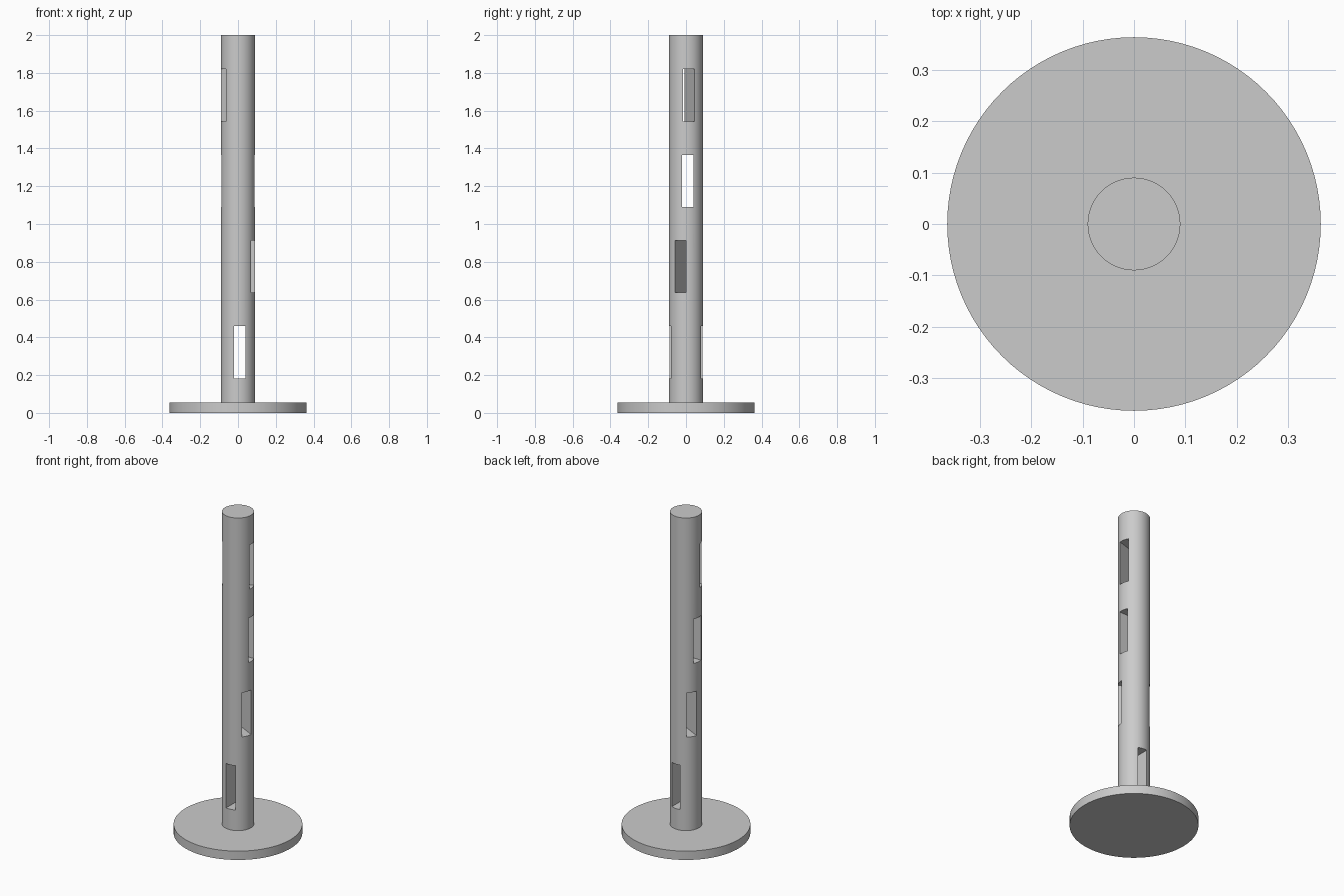
import bpy
from math import radians, sin, cos
from mathutils import Vector

cube = bpy.data.objects.get("Cube")
if cube:
    bpy.data.objects.remove(cube, do_unlink=True)

grey = bpy.data.materials.new("light_grey")
grey.use_nodes = True
GREY = (0.6, 0.6, 0.6, 1)
grey.diffuse_color = GREY
grey.node_tree.nodes["Principled BSDF"].inputs["Base Color"].default_value = GREY

BASE_TOP = 0.055
SLOT_SIZE = Vector((0.06, 0.3, 0.276))


def cylinder(name, radius, bottom, top):
    bpy.ops.mesh.primitive_cylinder_add(
        vertices=96, radius=radius, depth=top - bottom,
        location=(0, 0, (bottom + top) / 2))
    obj = bpy.context.object
    obj.name = name
    obj.data.materials.append(grey)
    return obj


def slot_cutter(index, angle, offset):
    # Upright box through the post, turned about z and shifted sideways
    a = radians(angle)
    z = 0.183 + 0.4535 * index + SLOT_SIZE.z / 2
    bpy.ops.mesh.primitive_cube_add(
        size=1, location=(offset * cos(a), offset * sin(a), z), rotation=(0, 0, a))
    obj = bpy.context.object
    obj.name = f"slot_cutter_{index + 1}"
    obj.scale = SLOT_SIZE
    obj.data.materials.append(grey)
    obj.hide_render = True
    obj.hide_set(True)
    obj.display_type = 'WIRE'
    return obj


def smooth(obj):
    bpy.ops.object.select_all(action='DESELECT')
    obj.select_set(True)
    bpy.context.view_layer.objects.active = obj
    bpy.ops.object.shade_smooth_by_angle(angle=radians(30))


# Round foot
smooth(cylinder("base_disc", 0.363, 0, BASE_TOP))

# Post with four through slots, each facing a different way
post = cylinder("post", 0.09, BASE_TOP, 2)
slots = [(0, 0.01), (63, 0.01), (90, 0.01), (107.5, -0.011)]
cutters = [slot_cutter(i, angle, offset) for i, (angle, offset) in enumerate(slots)]
bpy.ops.object.select_all(action='DESELECT')
bpy.context.view_layer.objects.active = post
post.select_set(True)
for cutter in cutters:
    mod = post.modifiers.new(cutter.name, 'BOOLEAN')
    mod.operation = 'DIFFERENCE'
    mod.solver = 'EXACT'
    mod.object = cutter
    bpy.ops.object.modifier_apply(modifier=mod.name)
for cutter in cutters:
    bpy.data.objects.remove(cutter, do_unlink=True)
smooth(post)
